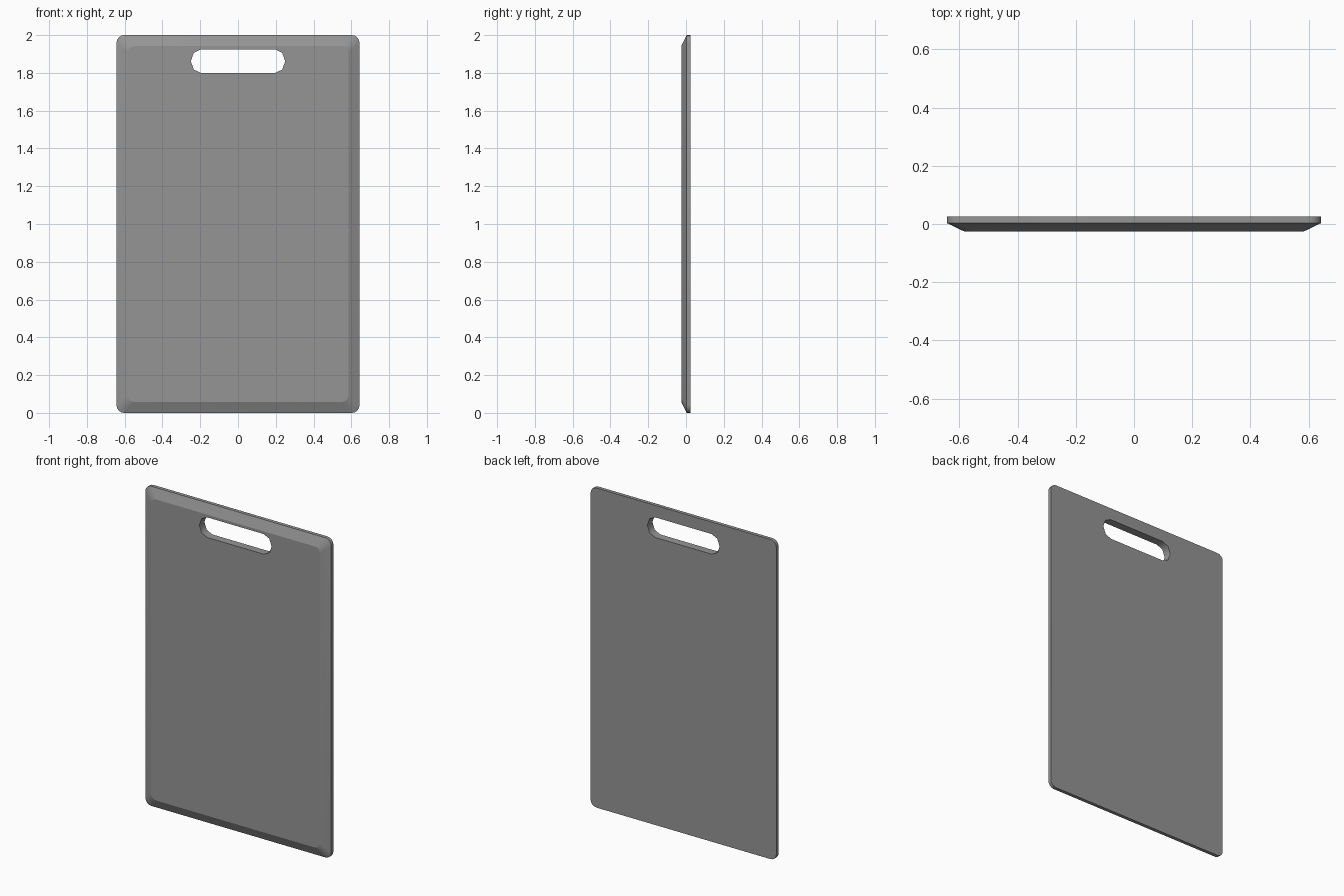
import bpy, bmesh
from math import cos, sin, pi
from mathutils import Vector

if "Cube" in bpy.data.objects:
    bpy.data.objects.remove(bpy.data.objects["Cube"])


def rounded_rect(cx, cz, hw, hh, r, seg):
    """Points (x, z) of a rounded rectangle."""
    pts = []
    for k, (sx, sz) in enumerate([(1, 1), (-1, 1), (-1, -1), (1, -1)]):
        for i in range(seg + 1):
            a = (k + i / seg) * pi / 2
            pts.append((cx + sx * (hw - r) + r * cos(a),
                        cz + sz * (hh - r) + r * sin(a)))
    return pts


def handle_outline(cz, half_h, half_w, r):
    """Slot with low-poly half-round ends."""
    pts = []
    for side, start in ((1, -pi / 2), (-1, pi / 2)):
        for i in range(5):
            a = start + i * pi / 4
            pts.append((side * (half_w - r) + r * cos(a), cz + half_h * sin(a)))
    return pts


bm = bmesh.new()


def ring(pts, y):
    """Closed loop of edges, kept sharp so each band shades on its own."""
    verts = [bm.verts.new((x, y, z)) for x, z in pts]
    for i, v in enumerate(verts):
        bm.edges.new((v, verts[(i + 1) % len(verts)])).smooth = False
    return verts


def bridge(a, b):
    n = len(a)
    for i in range(n):
        j = (i + 1) % n
        bm.faces.new((a[i], a[j], b[j], b[i])).smooth = True


def cap(outer, inner, normal):
    edges = [bm.edges.get((loop[i - 1], loop[i]))
             for loop in (outer, inner) for i in range(len(loop))]
    bmesh.ops.triangle_fill(bm, edges=edges, use_beauty=True, normal=Vector(normal))


# Board outline: back, start of the bevel, inset front
T = 0.025
outline = rounded_rect(0, 1, 0.643, 1.0, 0.04, 4)
back = ring(outline, T)
middle = ring(outline, 0.003)
front = ring(rounded_rect(0, 1, 0.585, 0.942, 0.036, 4), -T)
bridge(back, middle)
bridge(middle, front)

# Handle slot through the board
slot = handle_outline(1.862, 0.063, 0.25, 0.055)
slot_front, slot_back = ring(slot, -T), ring(slot, T)
bridge(slot_front, slot_back)

# Flat front and back faces around the slot
cap(front, slot_front, (0, -1, 0))
cap(back, slot_back, (0, 1, 0))
bmesh.ops.recalc_face_normals(bm, faces=bm.faces)

mesh = bpy.data.meshes.new("cutting_board")
bm.to_mesh(mesh)
bm.free()

# Dark grey plastic
mat = bpy.data.materials.new("dark_grey")
mat.diffuse_color = (0.3, 0.3, 0.3, 1)
mat.use_nodes = True
mat.node_tree.nodes["Principled BSDF"].inputs["Base Color"].default_value = mat.diffuse_color
mesh.materials.append(mat)

board = bpy.data.objects.new("cutting_board", mesh)
bpy.context.collection.objects.link(board)
